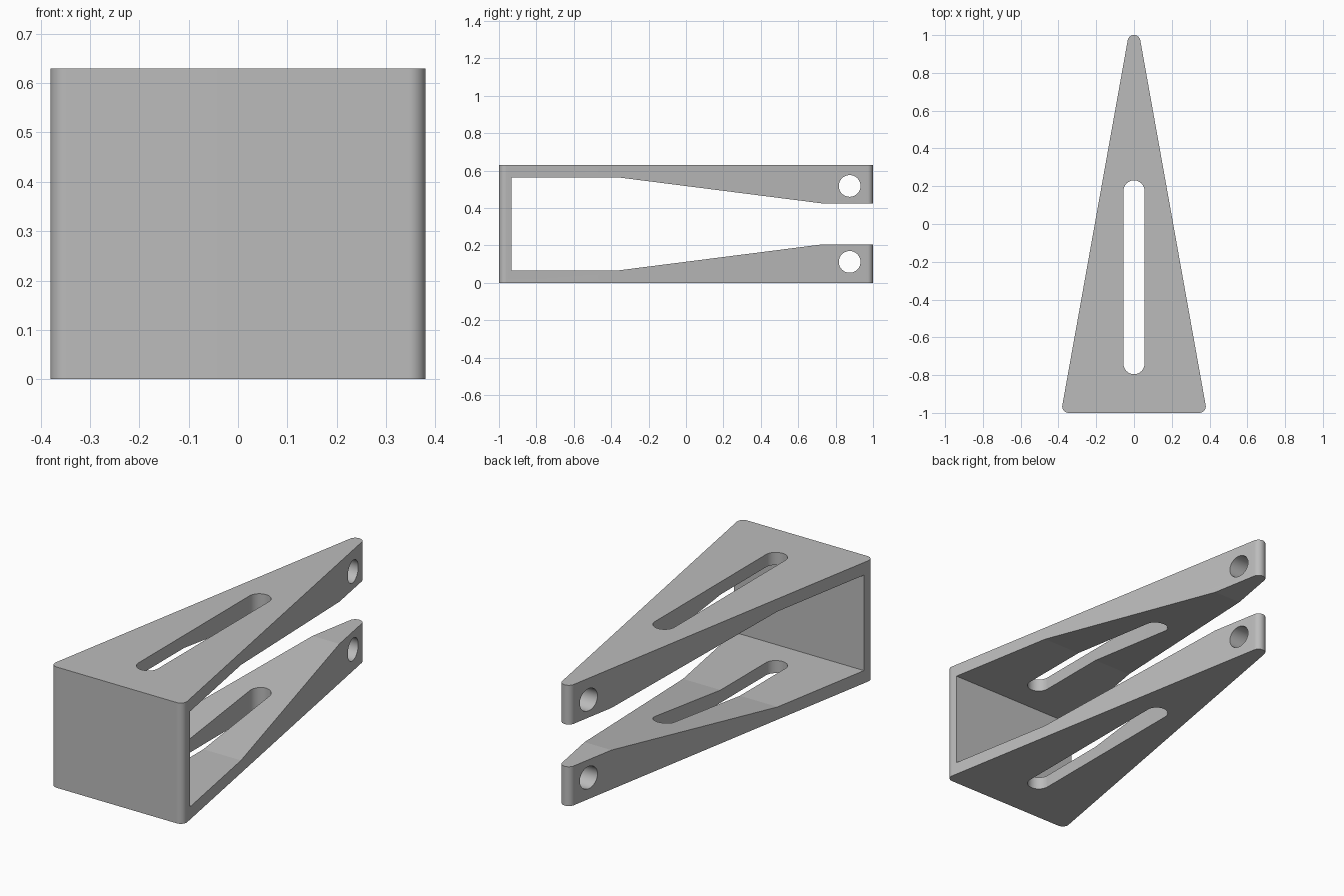
import bpy, bmesh, math
from mathutils import Matrix, Vector

cube = bpy.data.objects.get("Cube")
if cube:
    bpy.data.objects.remove(cube, do_unlink=True)

HEIGHT = 0.63
MID = HEIGHT / 2
STEP = math.radians(3.75)


def rounded(corners, radius):
    """Outline of a convex counter-clockwise polygon swept by a circle."""
    pts, n = [], len(corners)
    for i, c in enumerate(corners):
        before = Vector(c) - Vector(corners[i - 1])
        after = Vector(corners[(i + 1) % n]) - Vector(c)
        start = math.atan2(before.y, before.x) - math.pi / 2
        turn = (math.atan2(after.y, after.x) - math.pi / 2 - start) % (2 * math.pi)
        steps = math.ceil(turn / STEP)
        for k in range(steps + 1):
            a = start + turn * k / steps
            pts.append((c[0] + radius * math.cos(a), c[1] + radius * math.sin(a)))
    return pts


def prism(name, outline, low, high, sideways=False):
    """Extrude an outline along z, or along x when sideways (outline is y, z)."""
    bm = bmesh.new()
    face = bm.faces.new([bm.verts.new((u, v, low)) for u, v in outline])
    top = bmesh.ops.extrude_face_region(bm, geom=[face])["geom"]
    bmesh.ops.translate(bm, vec=(0, 0, high - low),
                        verts=[e for e in top if isinstance(e, bmesh.types.BMVert)])
    if sideways:
        bm.transform(Matrix(((0, 0, 1, 0), (1, 0, 0, 0), (0, 1, 0, 0), (0, 0, 0, 1))))
    bmesh.ops.recalc_face_normals(bm, faces=bm.faces)
    mesh = bpy.data.meshes.new(name)
    bm.to_mesh(mesh)
    bm.free()
    obj = bpy.data.objects.new(name, mesh)
    bpy.context.collection.objects.link(obj)
    return obj


def circle(y, z, radius):
    return [(y + radius * math.cos(k * STEP), z + radius * math.sin(k * STEP))
            for k in range(96)]


# Tapered body with rounded corners
r = 0.034
body = prism("clevis_bracket",
             rounded([(-0.346, r - 1), (0.346, r - 1), (0, 1 - r)], r), 0, HEIGHT)

# Opening between the two arms, mirrored about mid height
lower = [(-0.932, 0.066), (-0.365, 0.066), (0.725, 0.205), (1.2, 0.205)]
upper = [(y, HEIGHT - z) for y, z in reversed(lower)]
cutters = [prism("opening_cutter", lower + upper, -1, 1, True)]

# Long slot through both arms
cutters.append(prism("slot_cutter", rounded([(0, -0.739), (0, 0.175)], 0.056), -1, 2))

# Pin hole in each arm tip
for side, z in (("lower", 0.112), ("upper", HEIGHT - 0.112)):
    cutters.append(prism(side + "_pin_hole_cutter", circle(0.875, z, 0.058), -1, 1, True))

for cutter in cutters:
    cutter.hide_render = True
    mod = body.modifiers.new(cutter.name, "BOOLEAN")
    mod.operation = "DIFFERENCE"
    mod.solver = "EXACT"
    mod.object = cutter

# Bake the cuts and drop the cutters
bpy.context.view_layer.update()
graph = bpy.context.evaluated_depsgraph_get()
result = bpy.data.meshes.new_from_object(body.evaluated_get(graph))
body.modifiers.clear()
body.data = result
for cutter in cutters:
    bpy.data.objects.remove(cutter, do_unlink=True)

# Plain grey finish
grey = bpy.data.materials.new("grey")
grey.use_nodes = True
colour = (0.5, 0.5, 0.5, 1)
grey.diffuse_color = colour
grey.node_tree.nodes["Principled BSDF"].inputs["Base Color"].default_value = colour
body.data.materials.clear()
body.data.materials.append(grey)

# Smooth the round corners and holes, keep the bends crisp
bpy.ops.object.select_all(action="DESELECT")
body.select_set(True)
bpy.context.view_layer.objects.active = body
bpy.ops.object.shade_smooth_by_angle(angle=math.radians(5.5))
